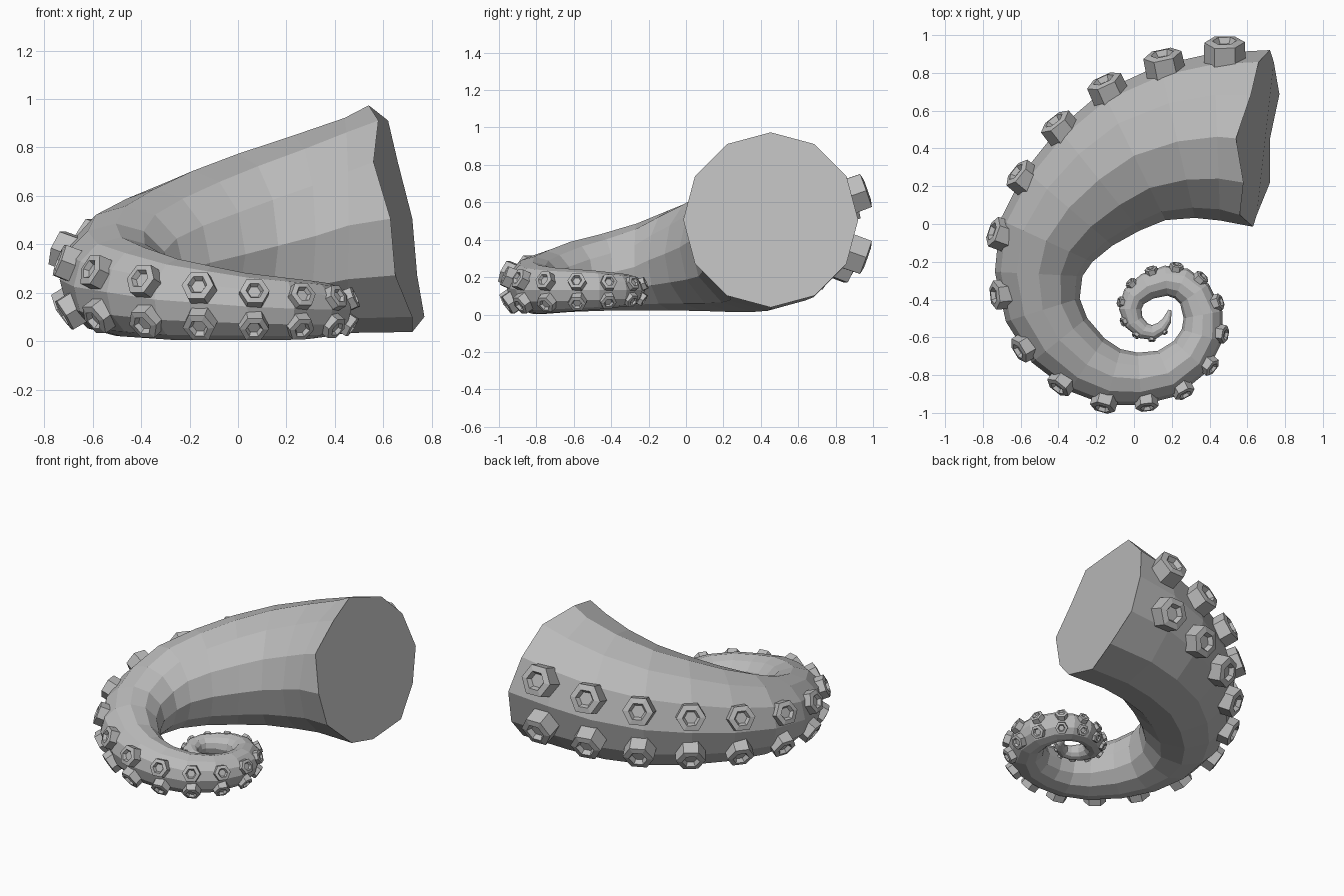
import bpy, bmesh, math
from mathutils import Vector

cube = bpy.data.objects.get("Cube")
if cube:
    bpy.data.objects.remove(cube, do_unlink=True)

SIDES = 12
UP = Vector((0, 0, 1))

grey = bpy.data.materials.new("stone grey")
grey.use_nodes = True
grey.diffuse_color = (0.5, 0.5, 0.5, 1)
grey.node_tree.nodes["Principled BSDF"].inputs["Base Color"].default_value = (0.5, 0.5, 0.5, 1)

# Spiral centre line from the cut base to the tip: x, y, radius
PATH = [
    (.66, .453, .468), (.44, .462, .444), (.23, .437, .415), (.0, .362, .38),
    (-.185, .235, .345), (-.345, .085, .305), (-.465, -.09, .268), (-.505, -.265, .232),
    (-.483, -.455, .205), (-.395, -.615, .188), (-.25, -.745, .168), (-.11, -.81, .153),
    (.03, -.82, .139), (.18, -.79, .13), (.3, -.7, .12), (.36, -.59, .112),
    (.365, -.48, .104), (.32, -.37, .092), (.25, -.315, .086), (.17, -.3, .08),
    (.07, -.33, .072), (0, -.385, .065), (-.02, -.45, .06), (0, -.52, .052),
    (.05, -.565, .045), (.1, -.575, .04), (.145, -.55, .033), (.175, -.51, .024),
    (.19, -.455, .008)]
# Parts of the arm that rise slightly off the ground
LIFT = {0: .034, 1: .03, 2: .016, 3: .01, 4: .01, 5: .015, 6: .018, 7: .018, 8: .016, 9: .01}
# Uneven slant of the cut rim: x of each rim corner
RIM = [.72, .66, .62, .54, .58, .56, .63, .65, .72, .72, .77, .74]


def make_object(name, bm):
    bmesh.ops.recalc_face_normals(bm, faces=bm.faces)
    mesh = bpy.data.meshes.new(name)
    bm.to_mesh(mesh)
    bm.free()
    mesh.materials.append(grey)
    obj = bpy.data.objects.new(name, mesh)
    bpy.context.collection.objects.link(obj)


def bridge(bm, a, b):
    n = len(a)
    for i in range(n):
        bm.faces.new((a[i], a[(i + 1) % n], b[(i + 1) % n], b[i]))


# Each station: centre, outward direction of the coil, radius
stations = []
for i, (x, y, r) in enumerate(PATH):
    a, b = PATH[max(i - 1, 0)], PATH[min(i + 1, len(PATH) - 1)]
    out = Vector((b[1] - a[1], a[0] - b[0], 0)).normalized()
    z = max(r + .004, .13) + LIFT.get(i, 0)
    stations.append((Vector((x, y, z)), out, r))

# Tapering body
bm = bmesh.new()
rings = []
for i, (c, out, r) in enumerate(stations):
    ring = []
    for k in range(SIDES):
        t = math.tau * k / SIDES
        p = c + r * (math.cos(t) * out + math.sin(t) * UP)
        if i == 0:
            p.x = RIM[k]
        ring.append(bm.verts.new(p))
    rings.append(ring)
for a, b in zip(rings, rings[1:]):
    bridge(bm, a, b)
bm.faces.new(rings[0])
bm.faces.new(rings[-1])
make_object("tentacle_body", bm)


def add_sucker(bm, base, normal, along, size):
    """Hexagonal cup: straight wall, flat lip and a sunken pit."""
    side = normal.cross(along).normalized()
    along = side.cross(normal)
    previous = None
    for radius, height in ((1, -.7), (.97, .6), (.58, .68), (.42, .4)):
        ring = []
        for k in range(6):
            t = math.tau * k / 6
            offset = radius * (math.cos(t) * along + math.sin(t) * side) + height * normal
            ring.append(bm.verts.new(base + size * offset))
        if previous:
            bridge(bm, previous, ring)
        else:
            bm.faces.new(ring)
        previous = ring
    bm.faces.new(previous)


# Two rows of suckers, marched along the outer edge with shrinking spacing
bm = bmesh.new()
travel, target = 0, .2
for (c0, o0, r0), (c1, o1, r1) in zip(stations, stations[1:-2]):
    length = (c1 + o1 * r1 - c0 - o0 * r0).length
    while target <= travel + length:
        f = (target - travel) / length
        c, out, r = c0.lerp(c1, f), o0.lerp(o1, f).normalized(), r0 + (r1 - r0) * f
        along = UP.cross(out)
        size = min(.46 * r, .05 + .135 * r)
        grow = max(0, r - .15)
        spread = 28 - 28 * grow
        roll = max(-5, 45 * (r - .45))
        for sign in (1, -1):
            tilt = math.radians(roll + sign * spread)
            normal = math.cos(tilt) * out + math.sin(tilt) * UP
            add_sucker(bm, c + normal * r * (.95 + .29 * grow), normal, along, size)
        target += min(.33, 1.3 * r + .03)
    travel += length
make_object("suckers", bm)
